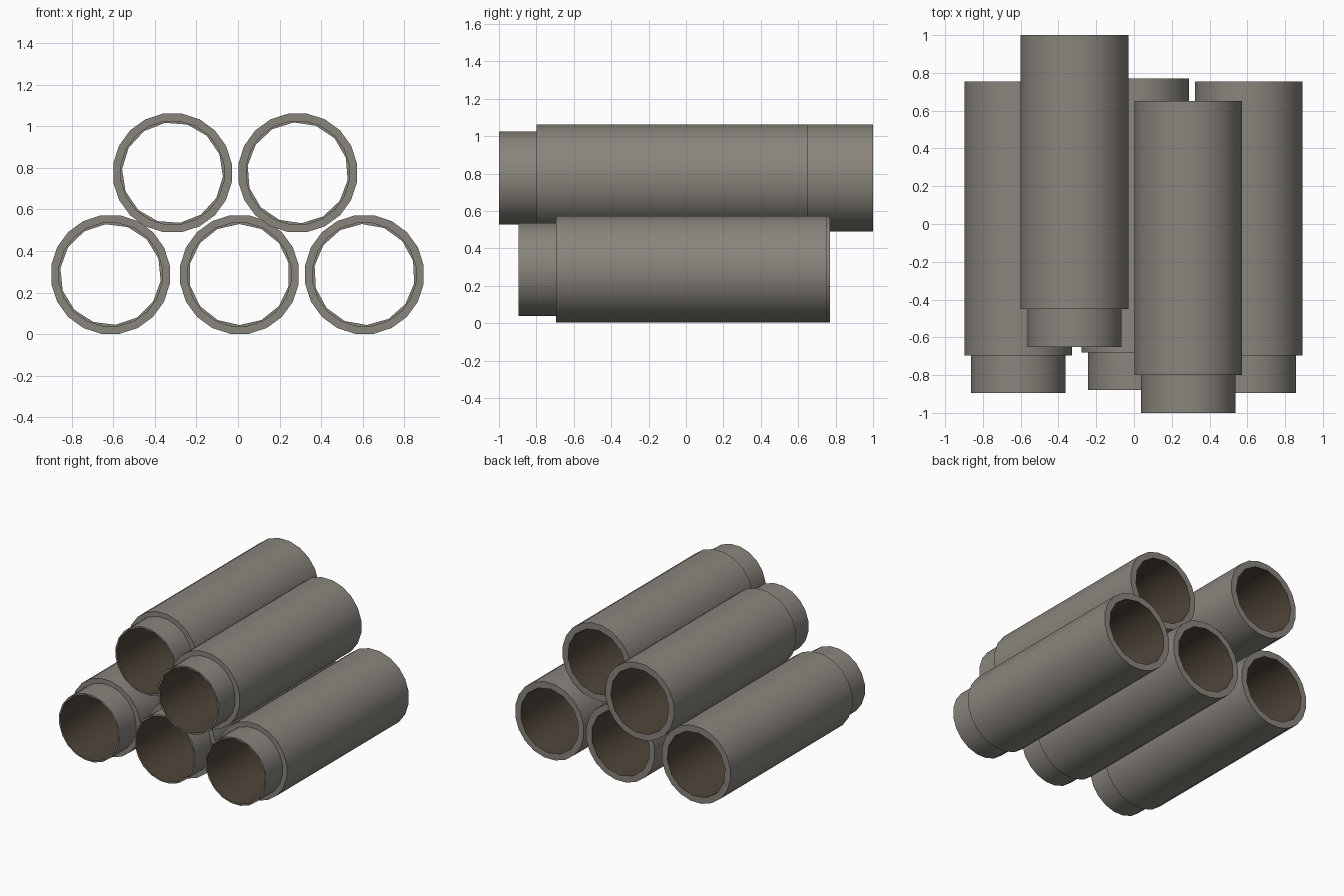
import bpy
import bmesh
import math

if "Cube" in bpy.data.objects:
    bpy.data.objects.remove(bpy.data.objects["Cube"])


def make_material(name, color):
    mat = bpy.data.materials.new(name)
    mat.diffuse_color = (*color, 1.0)
    mat.use_nodes = True
    mat.node_tree.nodes["Principled BSDF"].inputs["Base Color"].default_value = mat.diffuse_color
    return mat


SHELL = make_material("grey_concrete", (0.25, 0.232, 0.205))
BORE = make_material("dark_brown_bore", (0.08, 0.061, 0.042))

LENGTH, SPIGOT = 1.65, 0.20            # total length, narrow front end
R_BODY, R_SPIGOT, R_BORE = 0.2885, 0.2525, 0.243
SIDES, BORE_SIDES = 20, 14


def ring(bm, radius, y, sides, roll=0.0):
    """Closed loop of vertices around the y axis."""
    verts = []
    for i in range(sides):
        a = (i + 0.5) * 2 * math.pi / sides + roll
        verts.append(bm.verts.new((radius * math.cos(a), y, radius * math.sin(a))))
    edges = [bm.edges.new((verts[i], verts[(i + 1) % sides])) for i in range(sides)]
    return verts, edges


def wall(bm, a, b, material_index):
    """Quads between two loops with equal side counts."""
    n = len(a[0])
    for i in range(n):
        j = (i + 1) % n
        f = bm.faces.new((a[0][i], a[0][j], b[0][j], b[0][i]))
        f.material_index = material_index


def make_pipe(name, x, z, y_front, roll):
    bm = bmesh.new()
    y_step, y_back = y_front + SPIGOT, y_front + LENGTH
    # outside: spigot, shoulder, body
    outer = [ring(bm, R_SPIGOT, y_front, SIDES), ring(bm, R_SPIGOT, y_step, SIDES),
             ring(bm, R_BODY, y_step, SIDES), ring(bm, R_BODY, y_back, SIDES)]
    for a, b in zip(outer, outer[1:]):
        wall(bm, a, b, 0)
    # bore, with fewer sides
    bore = [ring(bm, R_BORE, y, BORE_SIDES, roll) for y in (y_front, y_back)]
    wall(bm, bore[0], bore[1], 1)
    # end rims
    for o, i, s in ((outer[0], bore[0], -1), (outer[-1], bore[1], 1)):
        bmesh.ops.triangle_fill(bm, use_beauty=True, edges=o[1] + i[1], normal=(0, s, 0))
    bmesh.ops.recalc_face_normals(bm, faces=bm.faces[:])

    mesh = bpy.data.meshes.new(name)
    bm.to_mesh(mesh)
    bm.free()
    mesh.materials.append(SHELL)
    mesh.materials.append(BORE)
    obj = bpy.data.objects.new(name, mesh)
    obj.location = (x, 0, z)
    bpy.context.collection.objects.link(obj)
    bpy.ops.object.select_all(action='DESELECT')
    obj.select_set(True)
    bpy.context.view_layer.objects.active = obj
    bpy.ops.object.shade_smooth_by_angle(angle=math.radians(32))


# stacked pipes: name, x, z, front end y, bore roll
for pipe in (("pipe_bottom_left", -0.613, 0.287, -0.895, 0.1),
             ("pipe_bottom_middle", 0.007, 0.287, -0.88, 0.0),
             ("pipe_bottom_right", 0.608, 0.287, -0.895, 0.05),
             ("pipe_top_left", -0.315, 0.776, -0.65, 0.15),
             ("pipe_top_right", 0.287, 0.776, -1.0, 0.08)):
    make_pipe(*pipe)
